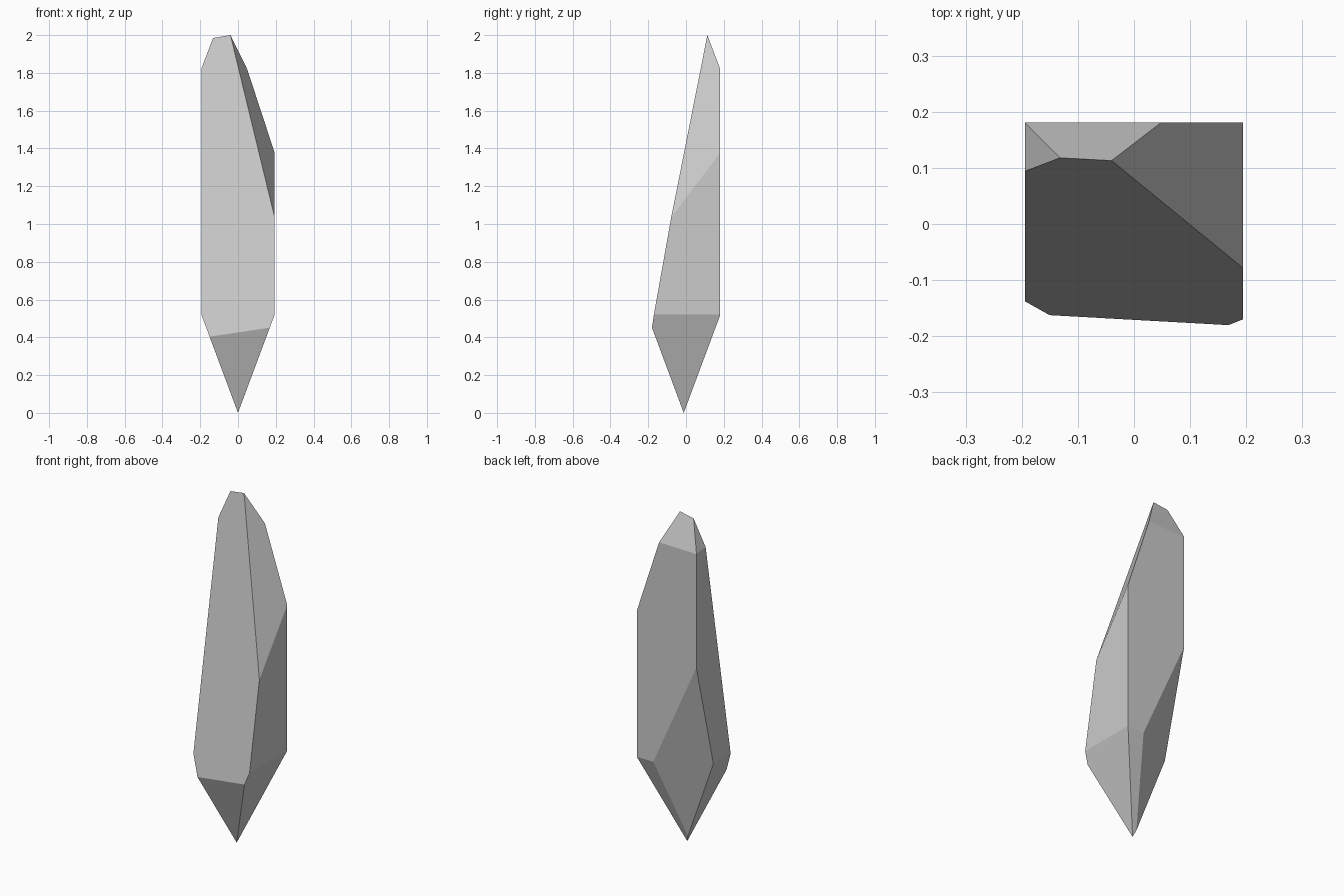
import bpy, bmesh
from mathutils import Vector

if "Cube" in bpy.data.objects:
    bpy.data.objects.remove(bpy.data.objects["Cube"])

X, Y = 0.194, 0.181          # half width and depth of the shaft
APEX = (0, -0.012, 0)        # bottom point
CORE = Vector((0, 0.02, 0.9))  # a point that always stays inside

bm = bmesh.new()

# Rough block
bmesh.ops.create_cube(bm, size=1)
for v in bm.verts:
    v.co = Vector((v.co.x * 2 * X, v.co.y * 2 * Y, 1.05 + v.co.z * 2.3))


def chip(a, b, c):
    """Slice off everything beyond the plane through a, b, c and close the cut."""
    a, b, c = Vector(a), Vector(b), Vector(c)
    n = (b - a).cross(c - a).normalized()
    if n.dot(CORE - a) > 0:
        n = -n
    res = bmesh.ops.bisect_plane(bm, geom=bm.verts[:] + bm.edges[:] + bm.faces[:],
                                 dist=1e-5, plane_co=a, plane_no=n, clear_outer=True)
    rim = [e for e in bm.edges if e.is_boundary]
    if rim:
        bmesh.ops.edgenet_fill(bm, edges=rim)


# Four-sided bottom point
S, H = 0.192, 0.515
for s in (-1, 1):
    chip(APEX, (s * S, -1, H), (s * S, 1, H))
    chip(APEX, (-1, APEX[1] + s * S, H), (1, APEX[1] + s * S, H))

# Large sloping front face
chip((-0.195, -0.138, 0.52), (0.193, -0.17, 0.52), (-0.04, 0.113, 2.0))
# Upper right face
chip((-0.04, 0.113, 2.0), (0.193, 0.181, 1.38), (0.193, -0.077, 1.04))
# Back and left tip faces
chip((-0.04, 0.113, 2.0), (0.047, 0.181, 1.82), (-0.195, 0.181, 1.815))
chip((-0.195, 0.093, 1.82), (-0.13, 0.118, 1.99), (-0.195, 0.181, 1.815))
# Lower back-left face
chip((-0.195, 0.181, 1.148), (0.088, 0.181, 0.513), (-0.195, 0.02, 0.513))

bmesh.ops.remove_doubles(bm, verts=bm.verts, dist=1e-4)
bmesh.ops.recalc_face_normals(bm, faces=bm.faces)

mesh = bpy.data.meshes.new("crystal_shard")
bm.to_mesh(mesh)
bm.free()
bpy.context.collection.objects.link(bpy.data.objects.new("crystal_shard", mesh))
